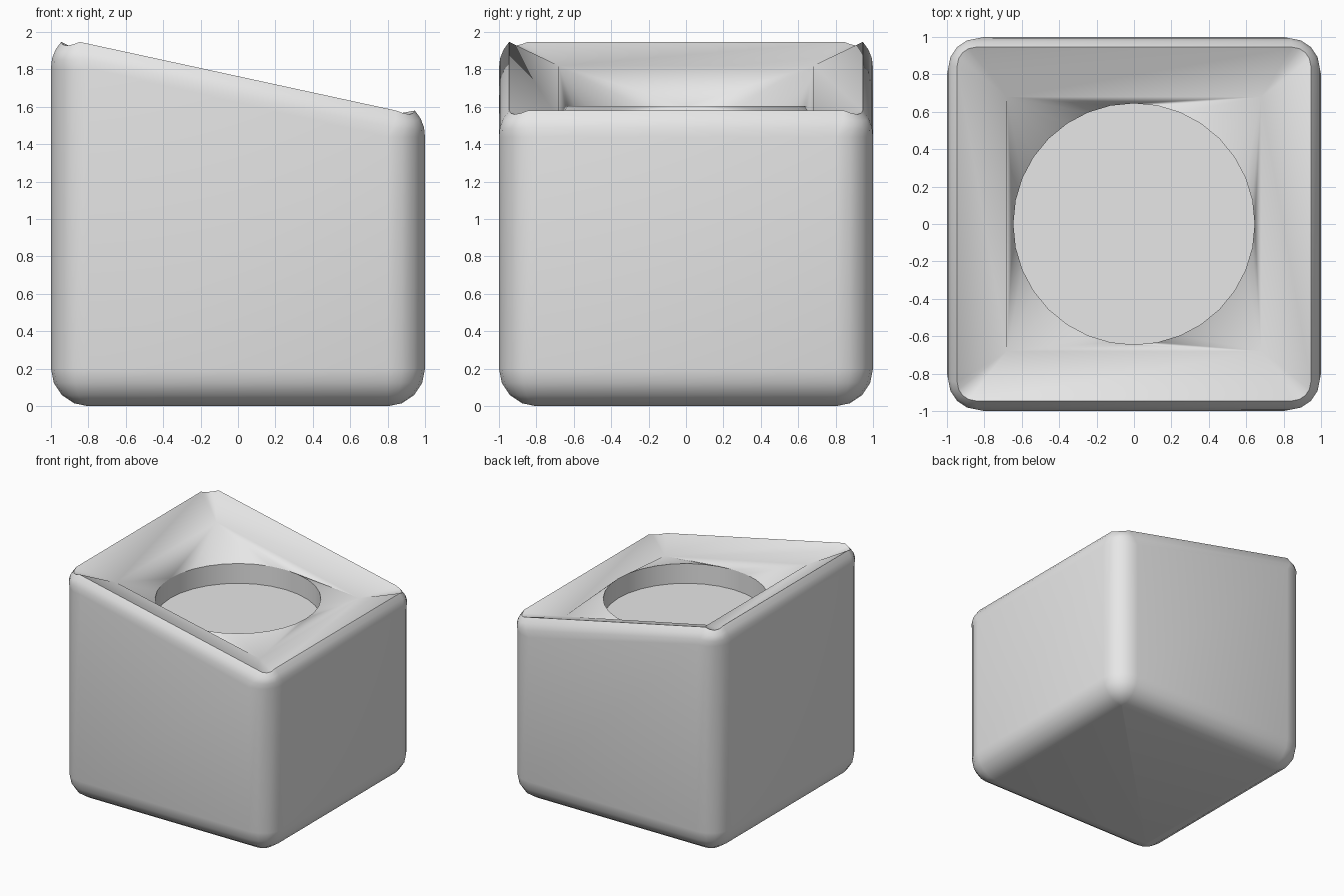
import bpy, bmesh, math

if "Cube" in bpy.data.objects:
    bpy.data.objects.remove(bpy.data.objects["Cube"])

SEG = 4          # segments per rounded corner
SIDES = 32       # sides of the round well
R = 0.2          # edge rounding

bm = bmesh.new()


def rim_height(x):
    """Sloping top: high on the left, low on the right."""
    t = (max(-0.8, min(0.8, x)) + 0.8) / 1.6
    return 1.947 + t * (1.58 - 1.947)


def rounded_ring(half, radius, height):
    """Rounded square; height is a function of x and the corner angle."""
    ring = []
    for c in range(4):
        mid = math.radians(45 + 90 * c)
        cx = math.copysign(half - radius, math.cos(mid))
        cy = math.copysign(half - radius, math.sin(mid))
        for i in range(SEG + 1):
            t = math.pi / 2 * i / SEG
            a = math.pi / 2 * c + t
            x, y = cx + radius * math.cos(a), cy + radius * math.sin(a)
            ring.append(bm.verts.new((x, y, height(x, t))))
    return ring


def loft(a, b):
    n = len(a)
    for i in range(n):
        j = (i + 1) % n
        bm.faces.new((a[i], a[j], b[j], b[i]))


def circle(radius, z):
    return [bm.verts.new((radius * math.cos(2 * math.pi * k / SIDES),
                          radius * math.sin(2 * math.pi * k / SIDES), z))
            for k in range(SIDES)]


def sharpen(ring):
    for i, v in enumerate(ring):
        e = bm.edges.get((v, ring[(i + 1) % len(ring)]))
        if e:
            e.smooth = False


# Outer shell: rounded base, straight sides, half-rounded sloping top
rings = []
for k in range(5):
    a = math.radians(max(22.5 * k, 1))
    z = R - R * math.cos(math.radians(22.5 * k))
    rings.append(rounded_ring(0.8 + R * math.sin(a), R * math.sin(a),
                              lambda x, t, z=z: z))
for k in range(4):
    f = k / 3
    a = math.radians(45 * f)
    drop = R * (math.sin(math.radians(45)) - math.sin(a))
    rings.append(rounded_ring(
        0.8 + R * math.cos(a) + 0.004 * f, R - 0.1 * f,
        lambda x, t, d=drop, f=f: rim_height(x) - d - 0.02 * f * math.sin(2 * t)))
for a, b in zip(rings, rings[1:]):
    loft(a, b)
bm.faces.new(rings[0][::-1])
rim = rings[-1]

# Inner sloping border down to a tilted square
square = []
for sx, sy in ((1, 1), (-1, 1), (-1, -1), (1, -1)):
    square.append(bm.verts.new((0.68 * sx, 0.68 * sy, 1.675 - 0.145 * sx)))
n = SEG + 1
for c in range(4):
    for i in range(SEG):
        bm.faces.new((rim[c * n + i], rim[c * n + i + 1], square[c]))
    d = (c + 1) % 4
    bm.faces.new((rim[c * n + SEG], rim[d * n], square[d], square[c]))

# Transition from the tilted square to the level round opening
mouth = circle(0.645, 1.605)
q = SIDES // 4
for c in range(4):
    for k in range(c * q, c * q + q):
        bm.faces.new((square[c], mouth[(k + 1) % SIDES], mouth[k]))
    d = (c + 1) % 4
    bm.faces.new((square[c], square[d], mouth[d * q]))

# Shallow round well with a flat floor
floor = circle(0.645, 1.435)
loft(mouth, floor)
bm.faces.new(floor)

for f in bm.faces:
    f.smooth = True
for ring in (rim, mouth, floor):
    sharpen(ring)
bmesh.ops.recalc_face_normals(bm, faces=bm.faces)

mesh = bpy.data.meshes.new("slanted_pot")
bm.to_mesh(mesh)
bm.free()
pot = bpy.data.objects.new("slanted_pot", mesh)
bpy.context.collection.objects.link(pot)

# Plain light grey
grey = bpy.data.materials.new("light_grey")
grey.diffuse_color = (0.8, 0.8, 0.8, 1)
grey.use_nodes = True
grey.node_tree.nodes["Principled BSDF"].inputs["Base Color"].default_value = grey.diffuse_color
mesh.materials.append(grey)
